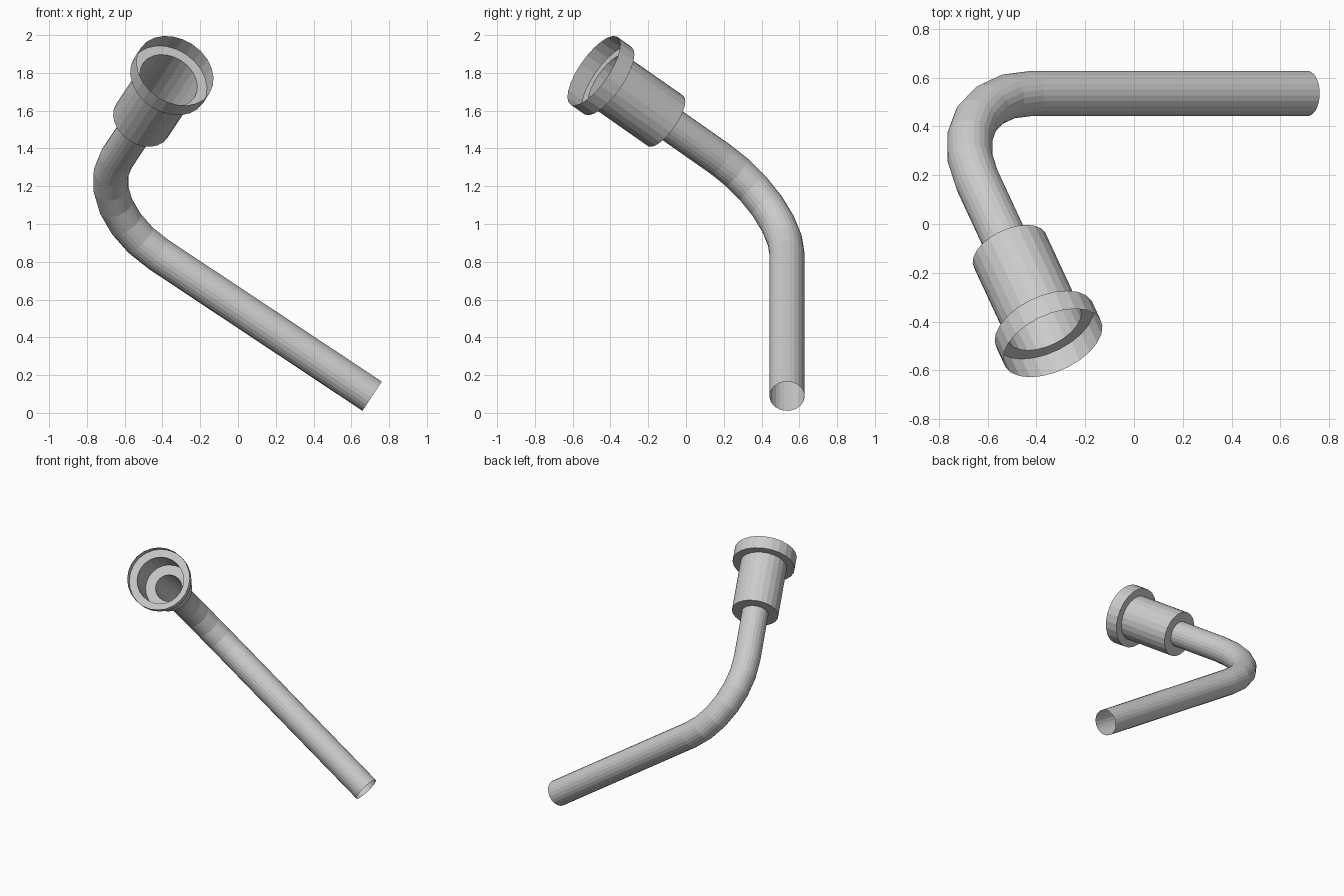
import bpy, bmesh, math
from mathutils import Vector

if "Cube" in bpy.data.objects:
    bpy.data.objects.remove(bpy.data.objects["Cube"])

SIDES, BEND_STEPS, BEND_R, PIPE_R = 24, 6, 0.466, 0.093
corner = Vector((-0.808, 0.535, 1.096))            # where both pipe axes meet
d1 = Vector((-0.833, 0, 0.553)).normalized()       # along the lower run
d2 = Vector((0.356, -0.766, 0.536))
d2 = (d2 - d2.dot(d1) * d1).normalized()           # along the upper run, square to d1
side = d1.cross(d2)
mouth = Vector((-0.334, -0.485, 1.816))
length = (mouth - corner).dot(d2)


def tube(name, stations):
    """Open thin skin through (centre, tangent, radius) rings."""
    bm = bmesh.new()
    rings = []
    for c, t, r in stations:
        u = side.cross(t)
        rings.append([bm.verts.new(c + r * (math.cos(a) * u + math.sin(a) * side))
                      for a in (2 * math.pi * i / SIDES for i in range(SIDES))])
    for a, b in zip(rings, rings[1:]):
        for i in range(SIDES):
            j = (i + 1) % SIDES
            bm.faces.new((a[i], b[i], b[j], a[j]))
    # make the skin face outwards
    f = bm.faces[:][0] if not bm.faces.ensure_lookup_table() else None
    f.normal_update()
    if f.normal.dot(f.calc_center_median() - stations[0][0]) < 0 and len(stations) > 5 \
            or len(stations) <= 5 and f.normal.dot(d2) > 0:
        bmesh.ops.reverse_faces(bm, faces=bm.faces[:])
    me = bpy.data.meshes.new(name)
    bm.to_mesh(me)
    bm.free()
    ob = bpy.data.objects.new(name, me)
    bpy.context.collection.objects.link(ob)
    return ob


# Bent pipe: lower run, quarter bend, upper run
start = corner - BEND_R * d1
path = [(corner - 1.822 * d1, d1, PIPE_R)]
for k in range(BEND_STEPS + 1):
    a = math.pi / 2 * k / BEND_STEPS
    path.append((start + BEND_R * (math.sin(a) * d1 + (1 - math.cos(a)) * d2),
                 math.cos(a) * d1 + math.sin(a) * d2, PIPE_R))
path.append((corner + (length - 0.495) * d2, d2, PIPE_R))
tube("bent_pipe", path)

# Stepped socket: back ring, sleeve, shoulder ring, open flange
profile = [(0.495, PIPE_R), (0.495, 0.163), (0.097, 0.163), (0.097, 0.218), (0, 0.218)]
tube("stepped_socket", [(corner + (length - back) * d2, d2, r) for back, r in profile])
